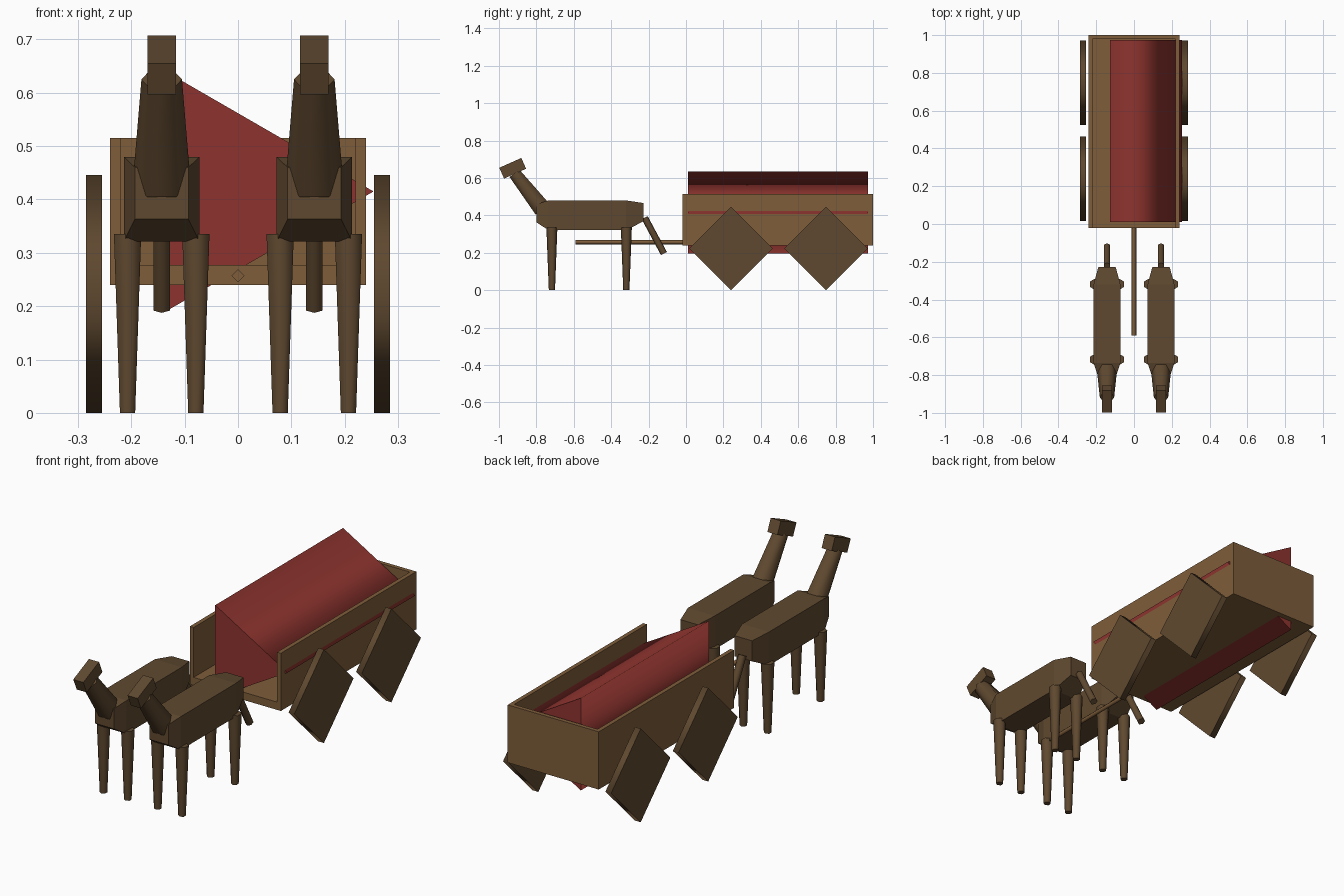
import bpy
import bmesh
import math
from mathutils import Vector, Matrix

cube = bpy.data.objects.get("Cube")
if cube:
    bpy.data.objects.remove(cube, do_unlink=True)


def make_material(name, rgb):
    mat = bpy.data.materials.new(name)
    mat.use_nodes = True
    color = (*rgb, 1)
    mat.diffuse_color = color
    mat.node_tree.nodes["Principled BSDF"].inputs["Base Color"].default_value = color
    return mat


LIGHT_WOOD = make_material("light wood", (0.21, 0.11, 0.043))
DARK_BROWN = make_material("dark brown", (0.115, 0.066, 0.029))
RED = make_material("red cloth", (0.27, 0.034, 0.028))


def finish(name, bm, mat):
    bmesh.ops.recalc_face_normals(bm, faces=bm.faces)
    mesh = bpy.data.meshes.new(name)
    bm.to_mesh(mesh)
    bm.free()
    mesh.materials.append(mat)
    obj = bpy.data.objects.new(name, mesh)
    bpy.context.collection.objects.link(obj)
    return obj


def loft(name, rings, mat, smooth):
    """Skin a row of rings and cap both ends with flat faces."""
    bm = bmesh.new()
    rows = [[bm.verts.new(p) for p in ring] for ring in rings]
    n = len(rows[0])
    for a, b in zip(rows, rows[1:]):
        for i in range(n):
            j = (i + 1) % n
            bm.faces.new((a[i], a[j], b[j], b[i])).smooth = smooth
    bm.faces.new(rows[0])
    bm.faces.new(rows[-1])
    return finish(name, bm, mat)


def rod(name, start, end, r0, r1, sides, mat, spin=0):
    """Tapered prism between two points, smooth around its sides."""
    start, end = Vector(start), Vector(end)
    axis = (end - start).normalized()
    u = Vector((0, 1, 0)) if abs(axis.x) > 0.9 else Vector((1, 0, 0))
    v = axis.cross(u)
    angles = [spin + math.tau * i / sides for i in range(sides)]
    rings = [[c + r * (u * math.cos(a) + v * math.sin(a)) for a in angles]
             for c, r in ((start, r0), (end, r1))]
    return loft(name, rings, mat, True)


def box(name, center, size, mat, tilt=0):
    bm = bmesh.new()
    matrix = (Matrix.Translation(center) @ Matrix.Rotation(tilt, 4, 'X')
              @ Matrix.Diagonal((*size, 1)))
    bmesh.ops.create_cube(bm, size=1, matrix=matrix)
    return finish(name, bm, mat)


# Wagon bed, open at the front
box("wagon_floor", (0, 0.48, 0.2585), (0.44, 1.0, 0.037), LIGHT_WOOD)
box("wagon_back_wall", (0, 0.99, 0.3775), (0.48, 0.02, 0.275), LIGHT_WOOD)
for side, label in ((1, "left"), (-1, "right")):
    box(f"wagon_{label}_wall", (side * 0.23, 0.48, 0.3775),
        (0.02, 1.0, 0.275), LIGHT_WOOD)

    # Four-sided wheels
    for y, place in ((0.24, "front"), (0.748, "back")):
        rod(f"{place}_{label}_wheel", (side * 0.255, y, 0.223),
            (side * 0.285, y, 0.223), 0.223, 0.223, 4, DARK_BROWN)

# Three-sided cover and the pole between the animals
rod("wagon_cover", (0, 0.01, 0.415), (0, 0.973, 0.415), 0.254, 0.254, 3, RED)
rod("draw_pole", (0, -0.59, 0.257), (0, -0.02, 0.257), 0.0125, 0.0125, 4, LIGHT_WOOD)


def draft_animal(x, label):
    # Body sections: y, half width, bottom, top
    sections = ((-0.80, 0.05, 0.363, 0.46), (-0.735, 0.071, 0.321, 0.48),
                (-0.32, 0.071, 0.321, 0.48), (-0.228, 0.046, 0.368, 0.466))
    rings = [[(x - w, y, lo), (x + w, y, lo), (x + w, y, hi), (x - w, y, hi)]
             for y, w, lo, hi in sections]
    loft(f"{label}_animal_body", rings, DARK_BROWN, False)

    # Neck, head and tail
    rod(f"{label}_animal_neck", (x, -0.767, 0.433), (x, -0.917, 0.625),
        0.054, 0.038, 6, DARK_BROWN)
    box(f"{label}_animal_head", (x, -0.9265, 0.652), (0.053, 0.129, 0.063),
        DARK_BROWN, math.radians(24))
    rod(f"{label}_animal_tail", (x, -0.221, 0.388), (x, -0.118, 0.196),
        0.018, 0.018, 6, DARK_BROWN, math.pi / 2)

    # Legs
    for side, hand in ((1, "left"), (-1, "right")):
        for y, place in ((-0.717, "front"), (-0.319, "back")):
            lx = x + side * 0.064
            rod(f"{label}_animal_{place}_{hand}_leg", (lx, y, 0), (lx, y, 0.335),
                0.0165, 0.0295, 6, DARK_BROWN, math.pi / 2)


draft_animal(0.143, "left")
draft_animal(-0.143, "right")
